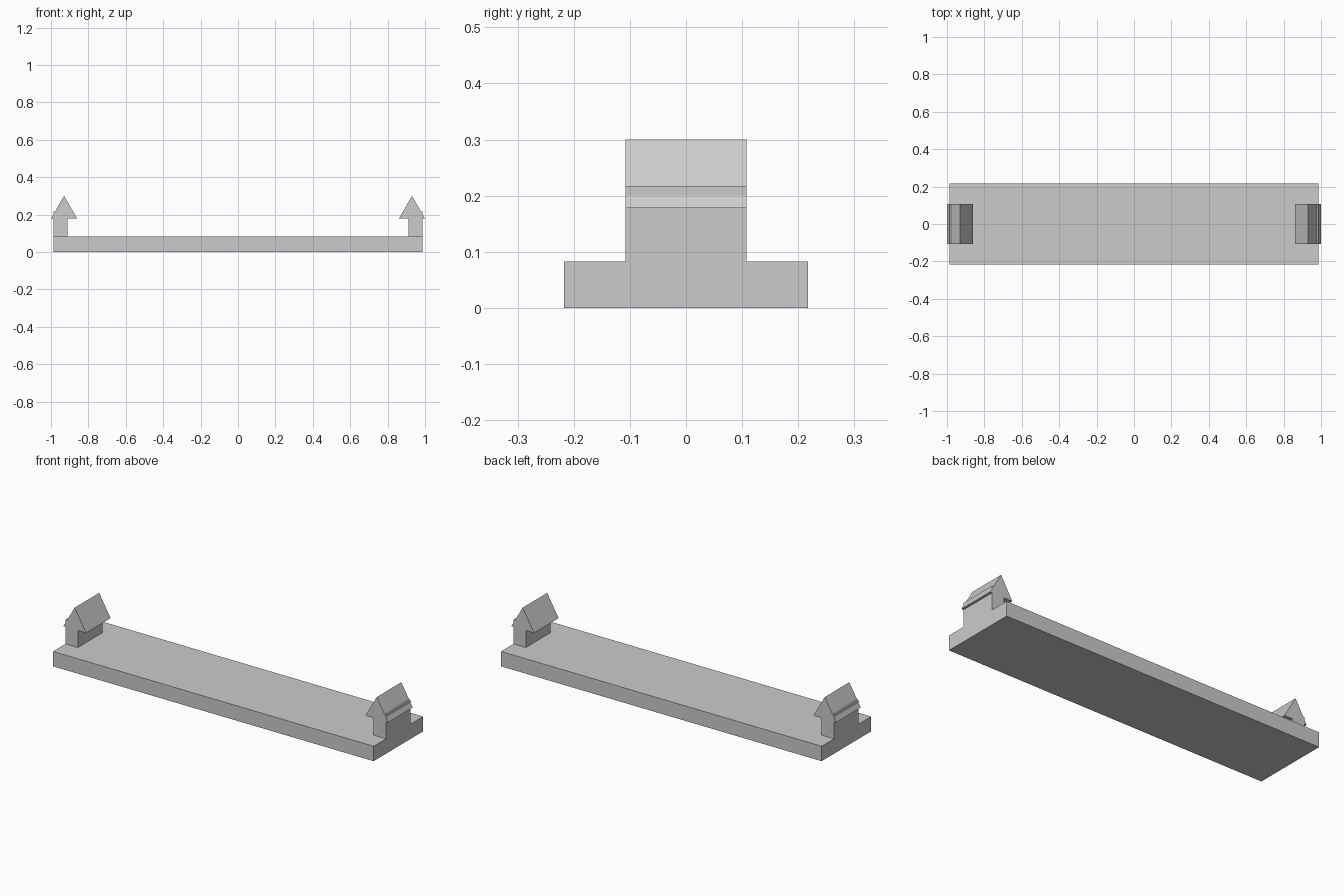
import bpy
import bmesh

cube = bpy.data.objects.get("Cube")
if cube:
    bpy.data.objects.remove(cube, do_unlink=True)

grey = bpy.data.materials.new("light_grey")
grey.use_nodes = True
colour = (0.6, 0.6, 0.6, 1)
grey.diffuse_color = colour
grey.node_tree.nodes["Principled BSDF"].inputs["Base Color"].default_value = colour


def extrude_profile(name, points, half_depth):
    """Extrude an (x, z) outline along y, centred on y = 0."""
    bm = bmesh.new()
    face = bm.faces.new([bm.verts.new((x, -half_depth, z)) for x, z in points])
    new = bmesh.ops.extrude_face_region(bm, geom=[face])["geom"]
    verts = [v for v in new if isinstance(v, bmesh.types.BMVert)]
    bmesh.ops.translate(bm, verts=verts, vec=(0, 2 * half_depth, 0))
    bmesh.ops.recalc_face_normals(bm, faces=bm.faces)
    mesh = bpy.data.meshes.new(name)
    bm.to_mesh(mesh)
    bm.free()
    mesh.materials.append(grey)
    obj = bpy.data.objects.new(name, mesh)
    bpy.context.collection.objects.link(obj)
    return obj


def rectangle(x0, x1, z0, z1):
    return [(x0, z0), (x1, z0), (x1, z1), (x0, z1)]


# Long flat base
END, TOP = 0.987, 0.083
extrude_profile("base_plate", rectangle(-END, END, 0, TOP), 0.217)

# A clip at each end: upright post with a wedge-shaped head
for side, sign in (("left", 1), ("right", -1)):
    post = rectangle(0.911, END, TOP, 0.217)
    head = [(0.86, 0.178), (1.0, 0.178), (0.93, 0.3)]
    for part, outline in (("clip_post", post), ("clip_head", head)):
        extrude_profile(f"{side}_{part}", [(sign * x, z) for x, z in outline], 0.108)
